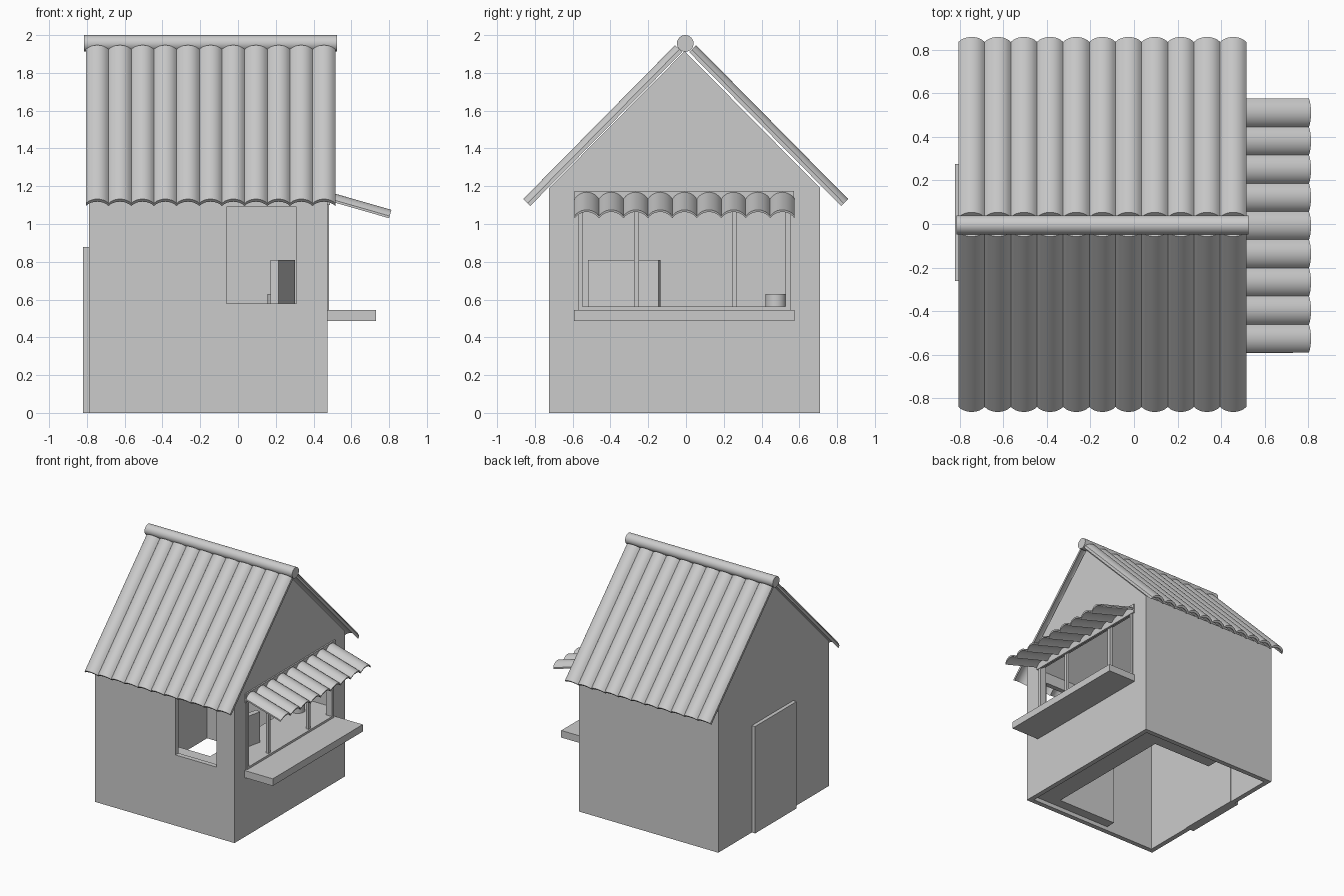
import bpy, bmesh, math
from mathutils import Matrix, Vector

if "Cube" in bpy.data.objects:
    bpy.data.objects.remove(bpy.data.objects["Cube"], do_unlink=True)

grey = bpy.data.materials.new("plain_grey")
grey.use_nodes = True
grey.diffuse_color = (0.6, 0.6, 0.6, 1)
grey.node_tree.nodes["Principled BSDF"].inputs["Base Color"].default_value = (0.6, 0.6, 0.6, 1)


def finish(name, bm, smooth=False):
    bmesh.ops.recalc_face_normals(bm, faces=bm.faces)
    mesh = bpy.data.meshes.new(name)
    bm.to_mesh(mesh)
    bm.free()
    mesh.materials.append(grey)
    obj = bpy.data.objects.new(name, mesh)
    bpy.context.collection.objects.link(obj)
    if smooth:
        bpy.ops.object.select_all(action='DESELECT')
        obj.select_set(True)
        bpy.context.view_layer.objects.active = obj
        bpy.ops.object.shade_smooth_by_angle(angle=math.radians(35))
    return obj


def add_prism(bm, points, offset):
    """Extrude a closed polygon along an offset vector."""
    face = bm.faces.new([bm.verts.new(p) for p in points])
    new = bmesh.ops.extrude_face_region(bm, geom=[face], use_keep_orig=True)["geom"]
    verts = [g for g in new if isinstance(g, bmesh.types.BMVert)]
    bmesh.ops.translate(bm, verts=verts, vec=offset)


def box(name, x, y, z, turn=0):
    bm = bmesh.new()
    size = Matrix.Diagonal((x[1] - x[0], y[1] - y[0], z[1] - z[0], 1))
    place = Matrix.Translation([sum(r) / 2 for r in (x, y, z)])
    bmesh.ops.create_cube(bm, size=1, matrix=place @ Matrix.Rotation(turn, 4, 'Z') @ size)
    return finish(name, bm)


def cylinder(name, radius, length, matrix):
    bm = bmesh.new()
    bmesh.ops.create_cone(bm, cap_ends=True, segments=24, radius1=radius,
                          radius2=radius, depth=length, matrix=matrix)
    return finish(name, bm, True)


def house(name, x, half, bottom, eave, top):
    bm = bmesh.new()
    outline = [(-half, bottom), (half, bottom), (half, eave), (0, top), (-half, eave)]
    add_prism(bm, [(x[0], y - 0.007, z) for y, z in outline], (x[1] - x[0], 0, 0))
    return finish(name, bm)


def cut(target, cutter):
    mod = target.modifiers.new("cut", 'BOOLEAN')
    mod.operation, mod.solver, mod.object = 'DIFFERENCE', 'EXACT', cutter
    bpy.context.view_layer.objects.active = target
    bpy.ops.object.modifier_apply(modifier=mod.name)
    bpy.data.objects.remove(cutter, do_unlink=True)


def tiles(name, origin, up, normal, width, length, count, rise, thick):
    """A row of arched tiles running up a slope."""
    bm = bmesh.new()
    w, steps = width / count, 10
    radius = ((w / 2) ** 2 + rise ** 2) / (2 * rise)
    arc = []
    for i in range(steps + 1):
        u = w * i / steps
        arc.append((u, math.sqrt(radius ** 2 - (u - w / 2) ** 2) - radius))
    for k in range(count):
        loop = [(u + k * w, 0, h) for u, h in arc]
        loop += [(u + k * w, 0, h - thick) for u, h in reversed(arc)]
        add_prism(bm, loop, (0, length, 0))
    up, normal = Vector(up).normalized(), Vector(normal).normalized()
    frame = Matrix((up.cross(normal), up, normal)).transposed().to_4x4()
    bm.transform(Matrix.Translation(origin) @ frame)
    return finish(name, bm, True)


# Hollow walls with open floor and three openings
walls = house("walls", (-0.79, 0.475), 0.717, 0, 1.19, 1.915)
cut(walls, house("room_cutter", (-0.75, 0.435), 0.677, -0.1, 1.18, 1.865))
cut(walls, box("front_cutter", (-0.06, 0.31), (-0.8, -0.6), (0.58, 1.09)))
cut(walls, box("side_cutter", (0.4, 0.6), (-0.57, 0.55), (0.56, 1.12)))

# Roof tiles and ridge
tiles("roof_front", (-0.805, -0.862, 1.132), (0, 1, 1.013), (0, -1.013, 1),
      1.32, 1.145, 11, 0.032, 0.02)
tiles("roof_back", (0.515, 0.858, 1.132), (0, -1, 1.013), (0, 1.013, 1),
      1.32, 1.145, 11, 0.032, 0.02)
cylinder("roof_ridge", 0.044, 1.34, Matrix.Translation((-0.145, -0.004, 1.956))
         @ Matrix.Rotation(math.pi / 2, 4, 'Y'))

# Awning over the serving window
slope = math.radians(16)
c, s = math.cos(slope), math.sin(slope)
tiles("awning", (0.812, -0.59, 1.075), (-c, 0, s), (s, 0, c), 1.165, 0.35, 9, 0.034, 0.012)
box("awning_plate", (0.47, 0.487), (-0.59, 0.572), (1.10, 1.175))

# Serving window frame, bars and shelf
for name, y in (("right", -0.56), ("left", 0.54)):
    box("window_post_" + name, (0.43, 0.483), (y - 0.012, y + 0.012), (0.55, 1.12))
for name, y in (("right", -0.262), ("left", 0.256)):
    box("window_bar_" + name, (0.445, 0.47), (y - 0.013, y + 0.013), (0.56, 1.12))
box("window_rail", (0.43, 0.483), (-0.572, 0.552), (0.545, 0.562))
box("serving_shelf", (0.45, 0.73), (-0.592, 0.575), (0.487, 0.545))

# Door
box("door", (-0.82, -0.745), (-0.262, 0.275), (0, 0.877))

# Counter around three sides of the room
box("counter_side", (0.24, 0.436), (-0.68, 0.67), (0.03, 0.53))
box("counter_front", (-0.3, 0.24), (-0.68, -0.6), (0.03, 0.53))
box("counter_back", (-0.3, 0.24), (0.54, 0.67), (0.03, 0.53))
box("counter_top_side", (0.14, 0.436), (-0.68, 0.67), (0.53, 0.56))
box("counter_top_front", (-0.3, 0.14), (-0.68, -0.56), (0.53, 0.56))
box("counter_top_back", (-0.3, 0.14), (0.5, 0.67), (0.53, 0.56))

# Things on the counter
box("screen", (0.215, 0.259), (-0.52, -0.135), (0.56, 0.81), math.radians(-13))
cylinder("cup", 0.055, 0.07, Matrix.Translation((0.21, 0.475, 0.595)))
